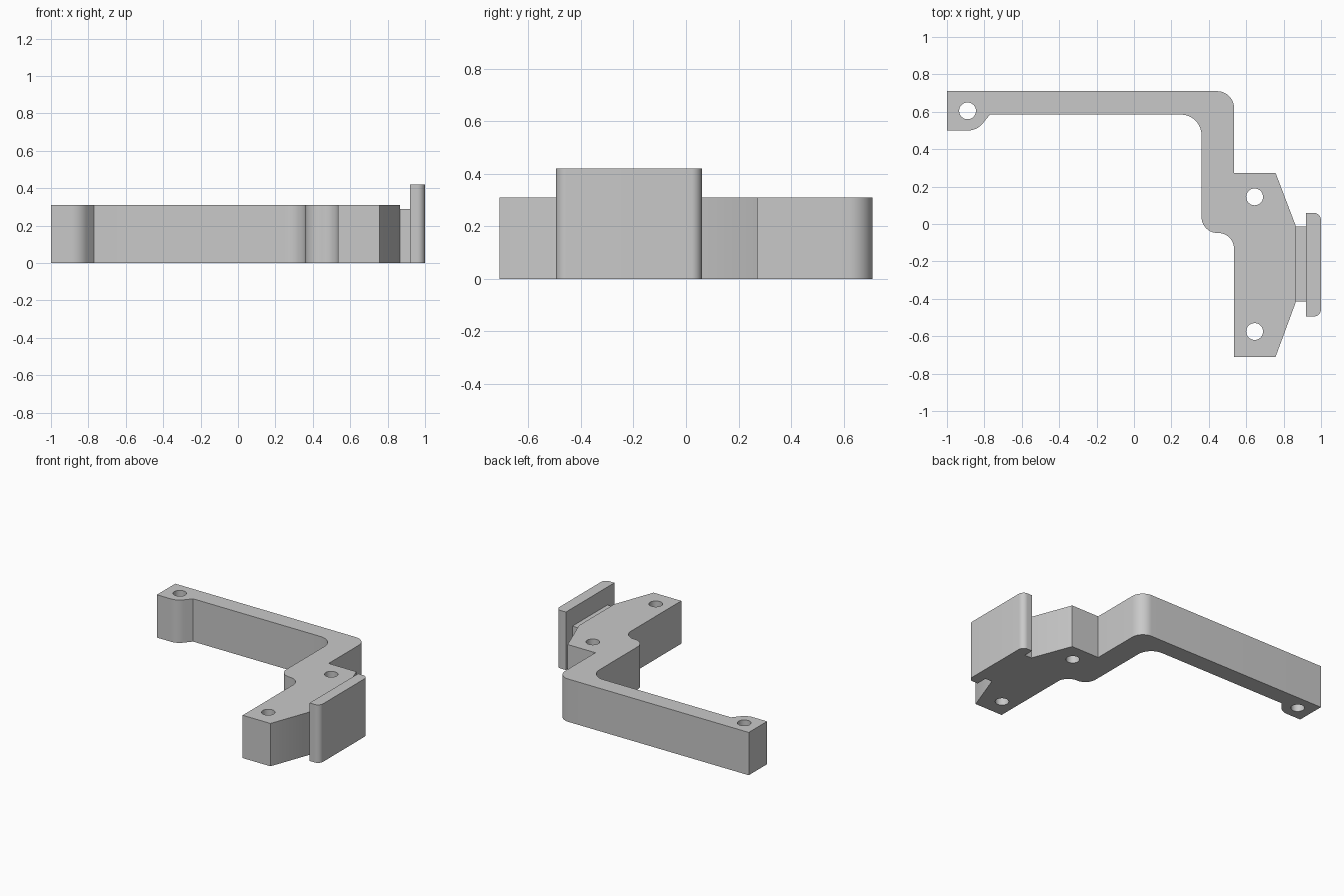
import bpy
import bmesh
from math import acos, cos, pi, sin, tan
from mathutils import Vector

cube = bpy.data.objects.get("Cube")
if cube:
    bpy.data.objects.remove(cube, do_unlink=True)

grey = bpy.data.materials.new("plain grey")
grey.use_nodes = True
colour = (0.584, 0.584, 0.584, 1)
grey.diffuse_color = colour
grey.node_tree.nodes["Principled BSDF"].inputs["Base Color"].default_value = colour


def rounded(corners, steps=10):
    """Turn (x, y, radius) corners into a loop with filleted corners."""
    loop = []
    for i, (x, y, r) in enumerate(corners):
        p = Vector((x, y))
        if r == 0:
            loop.append(p)
            continue
        a = (Vector(corners[i - 1][:2]) - p).normalized()
        b = (Vector(corners[(i + 1) % len(corners)][:2]) - p).normalized()
        half = acos(a.dot(b)) / 2
        centre = p + (a + b).normalized() * r / sin(half)
        start = p + a * r / tan(half) - centre
        end = p + b * r / tan(half) - centre
        sweep = pi - 2 * half
        for k in range(steps + 1):
            t = k / steps
            arm = start * sin((1 - t) * sweep) + end * sin(t * sweep)
            loop.append(centre + arm / sin(sweep))
    return loop


def circle(x, y, r, sides=32):
    return [Vector((x + r * cos(2 * pi * k / sides), y + r * sin(2 * pi * k / sides)))
            for k in range(sides)]


def extrude_profile(name, loops, height):
    """Fill an outline (with optional holes) and extrude it up from the ground."""
    bm = bmesh.new()
    edges = []
    for loop in loops:
        verts = [bm.verts.new((p.x, p.y, 0)) for p in loop]
        edges += [bm.edges.new((v, verts[i - 1])) for i, v in enumerate(verts)]
    bmesh.ops.triangle_fill(bm, edges=edges, use_beauty=True, normal=(0, 0, 1))
    top = bmesh.ops.extrude_face_region(bm, geom=bm.faces[:], use_keep_orig=True)
    moved = [g for g in top["geom"] if isinstance(g, bmesh.types.BMVert)]
    bmesh.ops.translate(bm, verts=moved, vec=(0, 0, height))
    bmesh.ops.recalc_face_normals(bm, faces=bm.faces[:])
    mesh = bpy.data.meshes.new(name)
    bm.to_mesh(mesh)
    bm.free()
    mesh.materials.append(grey)
    obj = bpy.data.objects.new(name, mesh)
    bpy.context.collection.objects.link(obj)
    bpy.ops.object.select_all(action="DESELECT")
    obj.select_set(True)
    bpy.context.view_layer.objects.active = obj
    bpy.ops.object.shade_smooth_by_angle(angle=pi / 6)


# Bracket body: long arm, bend, and mounting pad with three screw holes
body = rounded([
    (-1, 0.71, 0), (-1, 0.5, 0), (-0.84, 0.5, 0.1), (-0.77, 0.585, 0),
    (0.361, 0.585, 0.11), (0.361, -0.048, 0.085), (0.535, -0.048, 0.085),
    (0.535, -0.71, 0), (0.757, -0.71, 0), (0.866, -0.415, 0),
    (0.866, -0.013, 0), (0.757, 0.273, 0), (0.535, 0.273, 0), (0.535, 0.71, 0.09),
])
holes = [circle(x, y, 0.045) for x, y in ((-0.89, 0.605), (0.645, 0.145), (0.645, -0.575))]
extrude_profile("bracket_body", [body] + holes, 0.31)

# Short neck joining the pad to the end plate
neck = rounded([(0.866, -0.415, 0), (0.92, -0.415, 0), (0.92, -0.013, 0), (0.866, -0.013, 0)])
extrude_profile("neck", [neck], 0.29)

# Tall end plate with rounded outer edges
plate = rounded([(0.92, -0.495, 0), (1, -0.495, 0.04), (1, 0.06, 0.04), (0.92, 0.06, 0)])
extrude_profile("end_plate", [plate], 0.42)
